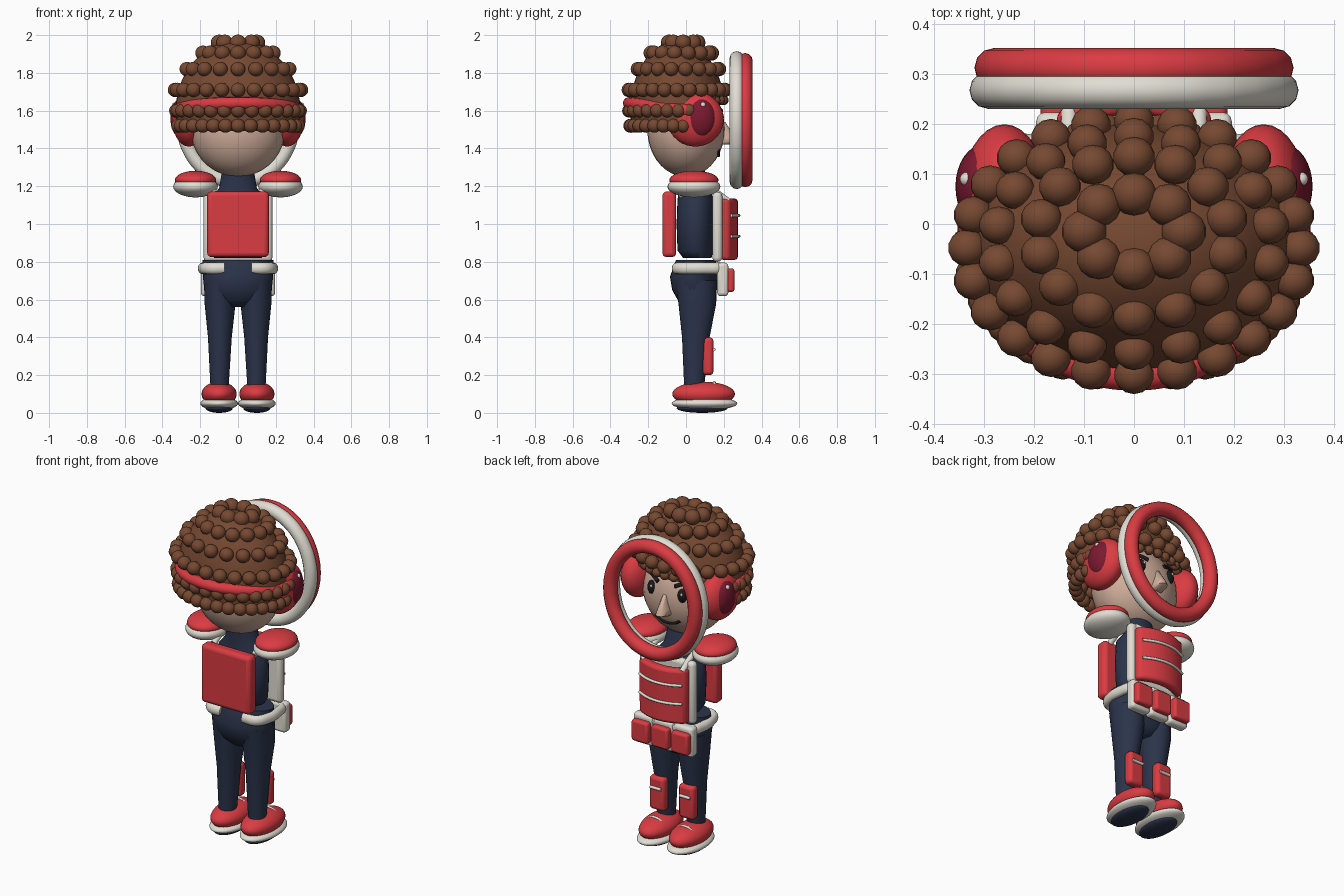
import bpy, bmesh, math
from mathutils import Matrix, Vector

cube = bpy.data.objects.get("Cube")
if cube:
    bpy.data.objects.remove(cube, do_unlink=True)


def material(name, rgb):
    m = bpy.data.materials.new(name)
    m.use_nodes = True
    m.diffuse_color = (*rgb, 1)
    m.node_tree.nodes["Principled BSDF"].inputs["Base Color"].default_value = (*rgb, 1)
    return m


RED = material("red", (0.70, 0.045, 0.055))
DARK_RED = material("dark red", (0.2, 0.01, 0.03))
WHITE = material("off white", (0.75, 0.73, 0.65))
NAVY = material("navy", (0.024, 0.034, 0.07))
BROWN = material("hair brown", (0.18, 0.066, 0.031))
SKIN = material("skin", (0.64, 0.43, 0.33))
BLACK = material("black", (0.012, 0.01, 0.01))


def finish(name, bm, mat, angle=50):
    me = bpy.data.meshes.new(name)
    bmesh.ops.recalc_face_normals(bm, faces=bm.faces)
    bm.to_mesh(me)
    bm.free()
    ob = bpy.data.objects.new(name, me)
    bpy.context.collection.objects.link(ob)
    me.materials.append(mat)
    bpy.ops.object.select_all(action='DESELECT')
    ob.select_set(True)
    bpy.context.view_layer.objects.active = ob
    bpy.ops.object.shade_smooth_by_angle(angle=math.radians(angle))
    return ob


def add_ball(bm, loc, r, u=32, v=18):
    mat = Matrix.Translation(loc) @ Matrix.Diagonal((*r, 1))
    bmesh.ops.create_uvsphere(bm, u_segments=u, v_segments=v, radius=1, matrix=mat)


def ball(name, mat, loc, r):
    bm = bmesh.new()
    add_ball(bm, loc, r)
    return finish(name, bm, mat)


def box(name, mat, lo, hi, bevel=0.015, bulge=0.0):
    """Rounded box between two corners, optionally bowed towards +y."""
    lo, hi = Vector(lo), Vector(hi)
    size, mid = hi - lo, (lo + hi) / 2
    bm = bmesh.new()
    bmesh.ops.create_cube(bm, size=1, matrix=Matrix.Translation(mid) @ Matrix.Diagonal((*size, 1)))
    if bulge:
        edges = [e for e in bm.edges if abs(e.verts[0].co.x - e.verts[1].co.x) > 0.01]
        bmesh.ops.subdivide_edges(bm, edges=edges, cuts=9)
        for v in bm.verts:
            v.co.y += bulge * (1 - ((v.co.x - mid.x) / (size.x / 2)) ** 2)
    ob = finish(name, bm, mat)
    b = ob.modifiers.new("round", 'BEVEL')
    b.width, b.segments = bevel, 3
    b.limit_method, b.angle_limit = 'ANGLE', math.radians(40)
    return ob


def tube(name, mat, pts, r, closed=False, squash=1.0):
    """Round tube along a smooth path; squash scales its height about the first point."""
    cu = bpy.data.curves.new(name, 'CURVE')
    cu.dimensions = '3D'
    cu.bevel_depth, cu.bevel_resolution, cu.use_fill_caps = r, 4, True
    cu.resolution_u = 6
    sp = cu.splines.new('BEZIER')
    sp.bezier_points.add(len(pts) - 1)
    for p, co in zip(sp.bezier_points, pts):
        p.co = (co[0], co[1], co[2] - pts[0][2])
        p.handle_left_type = p.handle_right_type = 'AUTO'
    sp.use_cyclic_u = closed
    cu.materials.append(mat)
    ob = bpy.data.objects.new(name, cu)
    ob.location.z = pts[0][2]
    ob.scale.z = squash
    bpy.context.collection.objects.link(ob)
    return ob


def loft(name, mat, rings, n=28):
    """Stacked ellipses given as (z, cx, cy, rx, ry)."""
    bm = bmesh.new()
    prev = None
    for z, cx, cy, rx, ry in rings:
        ring = [bm.verts.new((cx + rx * math.cos(a), cy + ry * math.sin(a), z))
                for a in (2 * math.pi * i / n for i in range(n))]
        if prev:
            for i in range(n):
                bm.faces.new((prev[i], prev[(i + 1) % n], ring[(i + 1) % n], ring[i]))
        else:
            bm.faces.new(ring)
        prev = ring
    bm.faces.new(prev)
    return finish(name, bm, mat, 60)


def face_y(x, z):
    return 0.2 * math.sqrt(max(0, 1 - (x / 0.25) ** 2 - ((z - 1.5) / 0.25) ** 2))


# Head and facial features
ball("head", SKIN, (0, 0, 1.5), (0.25, 0.205, 0.25))
loft("nose", SKIN, [(1.42, 0, 0.19, 0.03, 0.04), (1.435, 0, 0.2, 0.04, 0.07),
                    (1.46, 0, 0.2, 0.032, 0.06), (1.54, 0, 0.19, 0.012, 0.018)], 12)
tube("mouth", BLACK, [(x, face_y(x, z) + 0.005, z) for x, z in
     ((-0.08, 1.39), (-0.04, 1.368), (0, 1.362), (0.04, 1.368), (0.08, 1.39))], 0.008)
for s, side in ((1, "left"), (-1, "right")):
    ball(side + "_eye", BLACK, (s * 0.1, face_y(0.1, 1.55), 1.55), (0.027, 0.02, 0.04))
    ball(side + "_eye_glint", WHITE, (s * 0.1 - 0.008, face_y(0.1, 1.55) + 0.018, 1.565),
         (0.007, 0.005, 0.009))
    tube(side + "_eyebrow", BLACK, [(s * x, face_y(x, z) + 0.008, z) for x, z in
         ((0.055, 1.598), (0.1, 1.617), (0.145, 1.622))], 0.011)

# Hair cap with the face opening removed
bm = bmesh.new()
add_ball(bm, (0, -0.045, 1.6), (0.33, 0.25, 0.37), 48, 32)
gone = [f for f in bm.faces if f.calc_center_median().z < 1.5
        or (f.calc_center_median().z < 1.65 and f.calc_center_median().y > 0.03)]
bmesh.ops.delete(bm, geom=gone, context='FACES')
finish("hair_cap", bm, BROWN)

# Rows of curls: height, radii, centre y, count, curl size, y range
bm = bmesh.new()
for z, rx, ry, cy, n, r, y0, y1 in (
        (1.96, 0.1, 0.075, -0.015, 8, 0.043, -1, 1),
        (1.905, 0.19, 0.16, -0.025, 14, 0.04, -1, 1),
        (1.82, 0.275, 0.215, -0.04, 18, 0.038, -1, 1),
        (1.71, 0.333, 0.255, -0.048, 24, 0.038, -1, 1),
        (1.655, 0.27, 0.23, -0.03, 30, 0.026, 0.06, 1),
        (1.6, 0.328, 0.262, -0.04, 28, 0.036, -1, 0.09),
        (1.52, 0.318, 0.255, -0.04, 30, 0.037, -1, 0.04)):
    for i in range(n):
        a = 2 * math.pi * i / n + math.pi / 2
        y = cy + ry * math.sin(a)
        if y0 < y < y1:
            add_ball(bm, (rx * math.cos(a), y, z), (r * 1.05, r, r), 14, 10)
finish("hair_curls", bm, BROWN, 180)

# Headphones
arc = [math.pi * (1 + i / 14) for i in range(15)]
tube("headband", RED, [(0.322 * math.cos(a), 0.02 + 0.322 * math.sin(a),
                        1.6 - 0.04 * math.sin(a)) for a in arc], 0.032)
for s, side in ((1, "left"), (-1, "right")):
    ball(side + "_ear_cup", RED, (s * 0.26, 0.05, 1.555), (0.088, 0.15, 0.145))
    ball(side + "_ear_pad", DARK_RED, (s * 0.3, 0.075, 1.56), (0.058, 0.085, 0.105))
    ball(side + "_ear_stud", WHITE, (s * 0.335, 0.09, 1.63), (0.014, 0.014, 0.014))

# Oval visor rim
for name, mat, y, rx, rz, r in (("visor_rim_back", WHITE, 0.268, 0.293, 0.328, 0.037),
                                ("visor_rim_front", RED, 0.313, 0.28, 0.315, 0.04)):
    tube(name, mat, [(rx * math.cos(a), y, 1.55 + rz * math.sin(a))
                     for a in (math.pi * i / 12 for i in range(24))], r, closed=True)

# Torso, chest armour and backpack
loft("torso", NAVY, [(0.82, 0, 0.06, 0.125, 0.075), (0.86, 0, 0.05, 0.15, 0.095),
                     (1.0, 0, 0.05, 0.157, 0.1), (1.13, 0, 0.05, 0.15, 0.095),
                     (1.19, 0, 0.045, 0.1, 0.08), (1.28, 0, 0.03, 0.085, 0.07)])
box("vest_plate", WHITE, (-0.182, 0.14, 0.8), (0.182, 0.192, 1.17), 0.022)
box("chest_plate", RED, (-0.155, 0.17, 0.81), (0.155, 0.225, 1.135), 0.018, bulge=0.05)
for z in (0.935, 1.045):
    tube("chest_strip", WHITE, [(x, 0.23 + 0.05 * (1 - (x / 0.155) ** 2), z)
         for x in (-0.14, -0.07, 0, 0.07, 0.14)], 0.008)
box("backpack", RED, (-0.163, -0.125, 0.825), (0.163, -0.052, 1.172), 0.022)

# Hips and soles-up paired parts
loft("hips", NAVY, [(0.56, 0, 0.055, 0.07, 0.06), (0.6, 0, 0.05, 0.15, 0.095),
                    (0.65, 0, 0.045, 0.178, 0.118), (0.72, 0, 0.042, 0.186, 0.127),
                    (0.81, 0, 0.052, 0.188, 0.105)])
for s, side in ((1, "left"), (-1, "right")):
    tube(side + "_shoulder_strap", WHITE, [(s * 0.135, -0.04, 1.15), (s * 0.13, 0.03, 1.19),
         (s * 0.13, 0.13, 1.18), (s * 0.13, 0.225, 1.12)], 0.017)
    ball(side + "_shoulder_base", WHITE, (s * 0.225, 0.042, 1.198), (0.118, 0.14, 0.057))
    ball(side + "_shoulder_cap", RED, (s * 0.225, 0.042, 1.232), (0.109, 0.13, 0.05))
    tube(side + "_belt", WHITE, [(s * 0.07, -0.05, 0.765), (s * 0.15, -0.042, 0.765),
         (s * 0.183, 0.02, 0.765), (s * 0.183, 0.12, 0.765), (s * 0.16, 0.18, 0.765),
         (0, 0.185, 0.765)], 0.024, squash=1.25)
    loft(side + "_leg", NAVY, [(0.1, s * 0.098, 0.042, 0.046, 0.05),
         (0.4, s * 0.096, 0.052, 0.063, 0.073), (0.58, s * 0.095, 0.06, 0.082, 0.1),
         (0.7, s * 0.092, 0.052, 0.088, 0.11)])
    box(side + "_shin_pad", RED, (s * 0.097 - 0.05, 0.088, 0.2), (s * 0.097 + 0.05, 0.145, 0.4), 0.02)
    tube(side + "_shin_strip", WHITE, [(s * 0.097 + x, 0.148, 0.335) for x in (-0.035, 0, 0.035)], 0.009)
    ball(side + "_shoe", RED, (s * 0.1, 0.093, 0.1), (0.093, 0.166, 0.065))
    ball(side + "_shoe_rim", WHITE, (s * 0.1, 0.098, 0.05), (0.1, 0.174, 0.036))
    ball(side + "_shoe_tread", NAVY, (s * 0.1, 0.085, 0.025), (0.072, 0.135, 0.025))
    tube(side + "_lace", WHITE, [(s * 0.1 + x, 0.15, 0.161 - 8 * x * x) for x in (-0.05, 0, 0.05)], 0.008)

# Belt pouches
for x in (-0.132, 0, 0.132):
    box("pouch_back", WHITE, (x - 0.064, 0.165, 0.618), (x + 0.064, 0.224, 0.795), 0.018)
    box("pouch_front", RED, (x - 0.055, 0.205, 0.64), (x + 0.055, 0.256, 0.765), 0.014)
